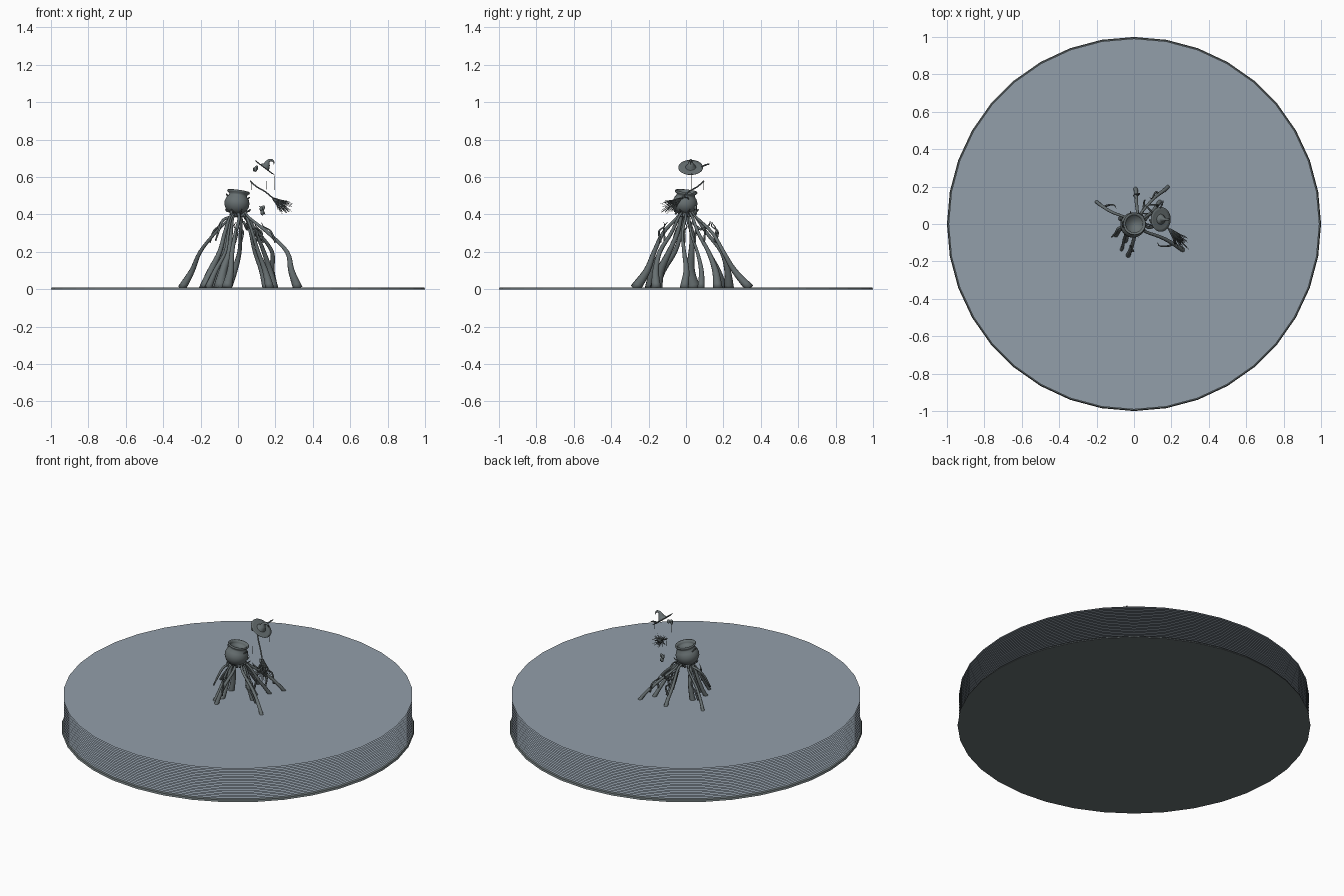
import bpy, bmesh, math, random
from mathutils import Vector, Matrix

random.seed(4)


def material(name, rgb):
    m = bpy.data.materials.new(name)
    m.diffuse_color = (*rgb, 1)
    return m


DARK = material("dark_slate", (0.135, 0.16, 0.165))
MIST = material("blue_grey_mist", (0.29, 0.345, 0.40))


def finish(name, bm, smooth=True, mat=DARK):
    bmesh.ops.recalc_face_normals(bm, faces=bm.faces)
    me = bpy.data.meshes.new(name)
    bm.to_mesh(me)
    bm.free()
    me.polygons.foreach_set("use_smooth", [smooth] * len(me.polygons))
    me.materials.append(mat)
    ob = bpy.data.objects.new(name, me)
    bpy.context.collection.objects.link(ob)
    return ob


def spline(pts, steps):
    """Catmull-Rom through points whose 4th value is the radius."""
    p = [Vector(q) for q in pts]
    p = [2 * p[0] - p[1]] + p + [2 * p[-1] - p[-2]]
    out = []
    for i in range(1, len(p) - 2):
        a, b, c, d = p[i - 1:i + 3]
        for k in range(steps):
            t = k / steps
            out.append(0.5 * (2 * b + (c - a) * t + (2 * a - 5 * b + 4 * c - d) * t * t
                              + (3 * b - a - 3 * c + d) * t ** 3))
    return out + [p[-2]]


def tube(bm, pts, sides=8, steps=4):
    path = spline(pts, steps)
    rings = []
    for i, q in enumerate(path):
        t = (path[min(i + 1, len(path) - 1)] - path[max(i - 1, 0)]).to_3d().normalized()
        u = t.cross(Vector((0.31, 0.9, 0.2))).normalized()
        v = t.cross(u)
        r = max(q[3], 0.0005)
        rings.append([bm.verts.new(q.to_3d() + r * (u * math.cos(a) + v * math.sin(a)))
                      for a in [math.tau * k / sides for k in range(sides)]])
    for a, b in zip(rings, rings[1:]):
        for k in range(sides):
            bm.faces.new((a[k], a[k - 1], b[k - 1], b[k]))
    bm.faces.new(rings[0])
    bm.faces.new(rings[-1])


def lathe(name, profile, n, mat):
    bm = bmesh.new()
    rings = [[bm.verts.new((r * math.cos(math.tau * k / n), r * math.sin(math.tau * k / n), z))
              for k in range(n)] for r, z in profile]
    for a, b in zip(rings, rings[1:]):
        for k in range(n):
            bm.faces.new((a[k - 1], a[k], b[k], b[k - 1]))
    bm.faces.new(rings[0])
    bm.faces.new(rings[-1])
    bm.transform(mat)
    return finish(name, bm)


# round base plate
bm = bmesh.new()
bmesh.ops.create_cone(bm, cap_ends=True, segments=36, radius1=1, radius2=0.995, depth=0.01,
                      matrix=Matrix.Translation((0, 0, 0.005)))
finish("base_plate", bm, False)

# stacked flat mist sheets hiding the lower roots
bm = bmesh.new()
for i in range(20):
    bmesh.ops.create_circle(bm, cap_ends=True, segments=36, radius=0.991,
                            matrix=Matrix.Translation((0, 0, 0.017 + 0.01 * i)))
finish("mist_layers", bm, False, MIST)

# twisted roots: foot x, foot y, knee x, knee y (at z 0.2), thickness
roots = [(-0.30, 0.20, -0.19, 0.12, 0.02), (0.19, 0.34, 0.17, 0.20, 0.022),
         (-0.06, 0.23, 0.02, 0.19, 0.024), (0.32, -0.16, 0.25, -0.14, 0.024),
         (-0.06, -0.27, -0.02, -0.17, 0.026), (-0.18, -0.17, -0.11, -0.06, 0.026),
         (0.17, -0.01, 0.12, -0.01, 0.022), (-0.12, 0.04, -0.08, 0.03, 0.034),
         (0.19, 0.17, 0.15, 0.12, 0.024), (-0.10, -0.16, -0.06, -0.09, 0.03),
         (0.15, 0.08, 0.10, 0.06, 0.018), (-0.16, -0.2, -0.08, -0.14, 0.018)]
bm = bmesh.new()
for i, (fx, fy, kx, ky, r) in enumerate(roots):
    w = 0.012 * (-1) ** i
    tube(bm, [(fx, fy, 0.005, r * 1.15), ((fx + kx) / 2, (fy + ky) / 2 + w, 0.10, r * 0.75),
              (kx - w, ky, 0.20, r * 0.5), (kx * 0.65, ky * 0.65 - w, 0.30, r * 0.4),
              (kx * 0.3 + w, ky * 0.3, 0.38, r * 0.32), (kx * 0.15, ky * 0.15, 0.415, r * 0.22)])
    # thin side twig
    if i % 2 == 0 or i < 4:
        tube(bm, [(kx * 0.8, ky * 0.8, 0.25, 0.006), (kx * 0.75 + w, ky * 0.85, 0.31, 0.005),
                  (kx * 0.5 - w, ky * 0.75 + w, 0.335, 0.003),
                  (kx * 0.5, ky * 0.7, 0.36, 0.001)], 6)
# twigs gripping the pot
for k in range(8):
    a = k * math.tau / 8 + 0.3
    c, s = math.cos(a), math.sin(a)
    tube(bm, [(0.02 * c, 0.02 * s, 0.39, 0.008), (0.045 * c, 0.045 * s, 0.413, 0.005),
              (0.062 * c, 0.062 * s, 0.418, 0.004), (0.074 * c, 0.074 * s, 0.43, 0.001)], 6)
# long hooked branches
tube(bm, [(-0.03, -0.01, 0.39, 0.007), (-0.08, -0.02, 0.37, 0.007),
          (-0.1, -0.05, 0.32, 0.006), (-0.12, -0.07, 0.26, 0.004)])
tube(bm, [(0.03, 0.03, 0.36, 0.007), (0.05, 0.08, 0.32, 0.007),
          (0.055, 0.12, 0.34, 0.005), (0.06, 0.13, 0.365, 0.002)])
for v in bm.verts:
    v.co.z = max(v.co.z, 0.002)
finish("roots", bm)

# cauldron with everted rim, hollow neck and brew surface
tilt = (Matrix.Translation((-0.006, -0.006, 0.458)) @ Matrix.Rotation(math.radians(8), 4, 'Y')
        @ Matrix.Rotation(math.radians(-6), 4, 'X'))
lathe("cauldron", [(0.012, -0.058), (0.035, -0.051), (0.055, -0.035), (0.066, -0.012),
                   (0.067, 0.008), (0.06, 0.028), (0.049, 0.042), (0.048, 0.05),
                   (0.058, 0.058), (0.061, 0.064), (0.058, 0.069), (0.052, 0.068),
                   (0.045, 0.056), (0.045, 0.045)], 32, tilt)
bm = bmesh.new()
for k in range(3):
    a = k * math.tau / 3
    c, s = math.cos(a), math.sin(a)
    tube(bm, [(0.038 * c, 0.038 * s, -0.04, 0.011), (0.046 * c, 0.046 * s, -0.055, 0.008),
              (0.05 * c, 0.05 * s, -0.066, 0.005)])
for sx in (-1, 1):
    tube(bm, [(sx * 0.052, -0.016, 0.032, 0.003), (sx * 0.062, -0.01, 0.042, 0.003),
              (sx * 0.062, 0.01, 0.042, 0.003), (sx * 0.052, 0.016, 0.032, 0.003)], 6)
bm.transform(tilt)
finish("cauldron_feet_and_handles", bm)

# pointed hat, tilted towards +x
hat = Matrix.Translation((0.142, 0.025, 0.65)) @ Matrix.Rotation(math.radians(37), 4, 'Y')
lathe("hat_brim", [(0.02, -0.002), (0.05, -0.003), (0.066, 0.001), (0.066, 0.003),
                   (0.05, 0.0), (0.028, 0.003)], 28, hat)
bm = bmesh.new()
tube(bm, [(0, 0, 0, 0.03), (0, 0, 0.016, 0.02), (-0.004, 0, 0.03, 0.013),
          (-0.004, 0, 0.044, 0.008), (0.008, 0, 0.056, 0.006), (0.024, 0, 0.052, 0.003),
          (0.028, 0, 0.044, 0.001)], 16)
bm.transform(hat)
finish("hat_crown", bm)

# broom handle, binding and bristles
bm = bmesh.new()
tube(bm, [(0.066, 0.095, 0.578, 0.004), (0.10, 0.06, 0.548, 0.004), (0.145, 0.015, 0.522, 0.004),
          (0.195, -0.035, 0.48, 0.004), (0.215, -0.055, 0.465, 0.005)])
finish("broom_handle", bm)
bm = bmesh.new()
start = Vector((0.19, -0.03, 0.483))
axis = Vector((0.06, -0.063, -0.045))
for k in range(70):
    j = Vector([random.uniform(-1, 1) for _ in range(3)])
    m, e = start + axis * 0.5 + j * 0.016, start + axis * random.uniform(0.8, 1.25) + j * 0.032
    tube(bm, [(*(start + j * 0.005), 0.002), (*m, 0.002), (*e, 0.0008)], 4, 2)
tube(bm, [(*(start + axis * 0.12), 0.01), (*(start + axis * 0.22), 0.011)], 10, 1)
finish("broom_bristles", bm)

# little floating ornament, hat charm and hanging threads
bm = bmesh.new()
for x, y, z, r in ((0.13, 0.05, 0.41, 0.012), (0.124, 0.05, 0.43, 0.011), (0.136, 0.05, 0.436, 0.01),
                   (0.094, 0.01, 0.642, 0.011), (0.1, 0.03, 0.65, 0.01), (0.085, 0.02, 0.64, 0.008)):
    bmesh.ops.create_icosphere(bm, subdivisions=2, radius=r,
                               matrix=Matrix.Translation((x, y, z)) @ Matrix.Diagonal((0.8, 0.8, 1.3, 1)))
tube(bm, [(0.115, 0.05, 0.445, 0.002), (0.13, 0.05, 0.425, 0.006), (0.145, 0.05, 0.4, 0.002)], 6)
finish("floating_charms", bm)
bm = bmesh.new()
for x, y, z0, z1 in ((0.193, 0.03, 0.53, 0.62), (0.07, 0.095, 0.53, 0.58), (0.15, -0.07, 0.53, 0.58)):
    tube(bm, [(x, y, z0, 0.001), (x + 0.002, y, z1, 0.001)], 5, 1)
tube(bm, [(0.14, 0.085, 0.655, 0.003), (0.15, 0.105, 0.665, 0.005), (0.155, 0.125, 0.67, 0.003)], 6)
finish("hanging_threads", bm)
